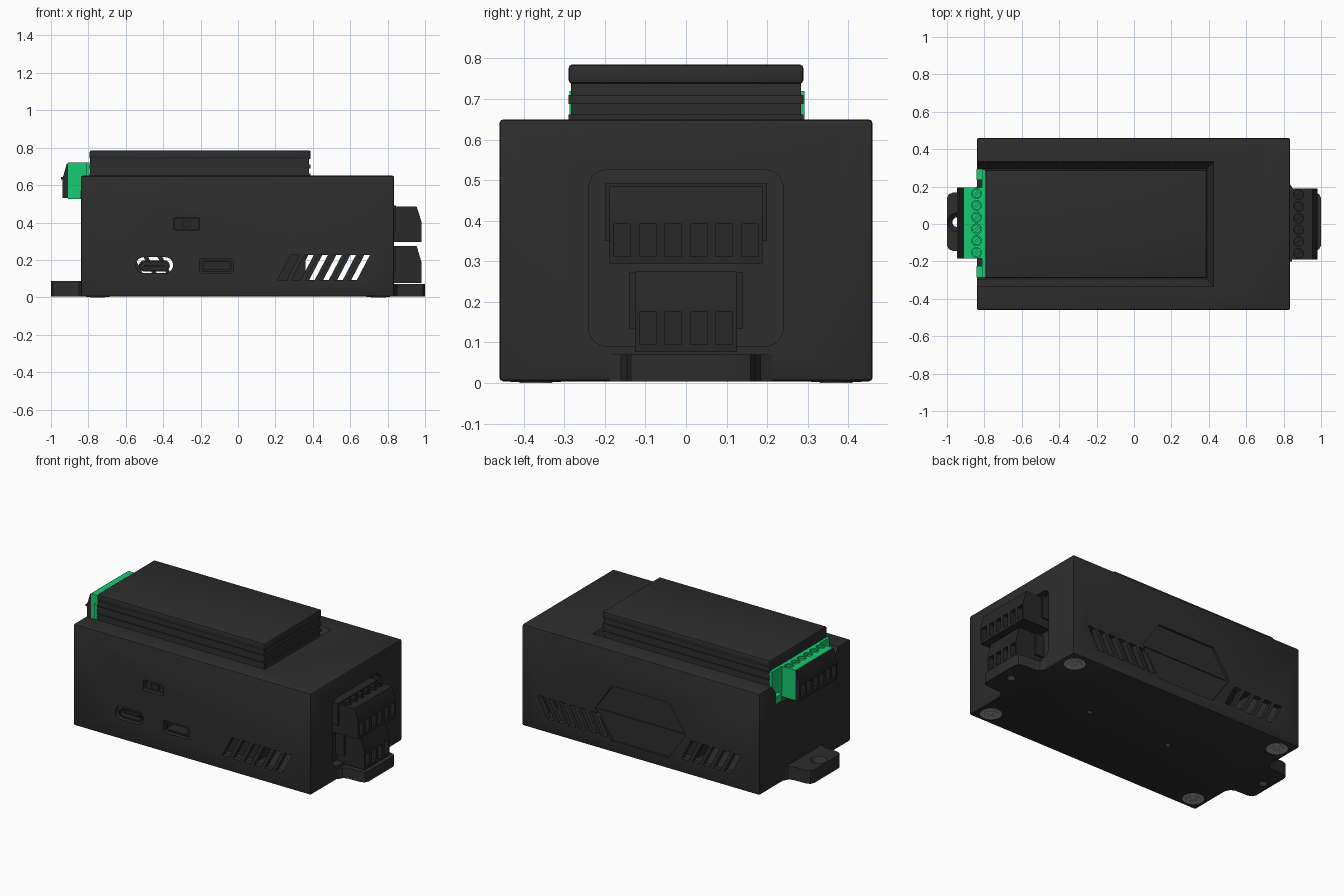
import bpy, bmesh, math
from mathutils import Vector

cube = bpy.data.objects.get("Cube")
if cube:
    bpy.data.objects.remove(cube, do_unlink=True)


def material(name, rgb):
    m = bpy.data.materials.new(name)
    m.use_nodes = True
    m.diffuse_color = (*rgb, 1)
    m.node_tree.nodes["Principled BSDF"].inputs["Base Color"].default_value = (*rgb, 1)
    return m


BLACK = material("case black", (0.026, 0.026, 0.026))
DARK = material("connector black", (0.021, 0.021, 0.021))
GREEN = material("terminal green", (0.008, 0.6, 0.17))
STEEL = material("screw steel", (0.4, 0.4, 0.4))


def prism(name, axis, pts, lo, hi, mat=None, pts_hi=None, bevel=0):
    """Extrude an outline along an axis; pts_hi gives a different far outline."""
    place = {"X": lambda p, d: (d, p[0], p[1]),
             "Y": lambda p, d: (p[0], d, p[1]),
             "Z": lambda p, d: (p[0], p[1], d)}[axis]
    bm = bmesh.new()
    a = [bm.verts.new(place(p, lo)) for p in pts]
    b = [bm.verts.new(place(p, hi)) for p in (pts_hi or pts)]
    bm.faces.new(a)
    bm.faces.new(b)
    for i in range(len(a)):
        j = (i + 1) % len(a)
        bm.faces.new((a[i], a[j], b[j], b[i]))
    bmesh.ops.recalc_face_normals(bm, faces=bm.faces)
    if bevel:
        bmesh.ops.bevel(bm, geom=bm.edges[:], offset=bevel, segments=2,
                        affect="EDGES", profile=0.5)
    me = bpy.data.meshes.new(name)
    bm.to_mesh(me)
    bm.free()
    ob = bpy.data.objects.new(name, me)
    bpy.context.collection.objects.link(ob)
    if mat:
        me.materials.append(mat)
    return ob


def rect(u0, u1, v0, v1):
    return [(u0, v0), (u1, v0), (u1, v1), (u0, v1)]


def box(name, x, y, z, mat=None, bevel=0):
    return prism(name, "Z", rect(*x, *y), *z, mat, bevel=bevel)


def rounded(cu, cv, w, h, r, n=5):
    pts = []
    for q, (su, sv) in enumerate([(1, 1), (-1, 1), (-1, -1), (1, -1)]):
        for k in range(n + 1):
            t = math.pi / 2 * (q + k / n)
            pts.append((cu + su * (w / 2 - r) + r * math.cos(t),
                        cv + sv * (h / 2 - r) + r * math.sin(t)))
    return pts


def circle(cu, cv, r, n=24):
    return [(cu + r * math.cos(math.tau * i / n), cv + r * math.sin(math.tau * i / n))
            for i in range(n)]


def cut(target, *cutters):
    for c in cutters:
        m = target.modifiers.new("cut", "BOOLEAN")
        m.operation, m.solver, m.object = "DIFFERENCE", "EXACT", c
        bpy.context.view_layer.objects.active = target
        bpy.ops.object.modifier_apply(modifier=m.name)
        bpy.data.objects.remove(c, do_unlink=True)


# Case shell with cavity, display recess, side pocket and end notch
case = box("case", (-0.84, 0.835), (-0.46, 0.46), (0.004, 0.65), BLACK, 0.01)
cut(case,
    box("cavity", (-0.79, 0.76), (-0.425, 0.425), (0.04, 0.56)),
    prism("recess", "Z", rect(-0.9, 0.39, -0.293, 0.293), 0.59, 0.66,
          pts_hi=rect(-0.9, 0.43, -0.34, 0.34)),
    prism("pocket", "X", rounded(0, 0.308, 0.48, 0.435, 0.045), 0.785, 0.9),
    box("notch", (-0.9, -0.8), (-0.293, 0.293), (0.515, 0.7)))

# Front port openings
cut(case,
    prism("port_cut", "Y", rounded(-0.447, 0.172, 0.2, 0.085, 0.042), -0.5, -0.4),
    prism("port_cut", "Y", rounded(-0.115, 0.168, 0.18, 0.078, 0.015), -0.5, -0.4),
    prism("switch_cut", "Y", rounded(-0.275, 0.393, 0.14, 0.068, 0.01), -0.5, -0.4))


def vents(start, count, slant, y0, y1):
    for i in range(count):
        x = start + 0.075 * i
        cut(case, prism("vent_cut", "Y", [(x, 0.092), (x + 0.05, 0.092),
                                          (x + 0.05 + slant, 0.225), (x + slant, 0.225)], y0, y1))


# Slanted vents: front, back left, back right
vents(0.21, 6, 0.07, -0.5, -0.4)
vents(0.23, 6, 0.07, 0.4, 0.5)
vents(-0.64, 5, -0.07, 0.4, 0.5)

# Back hexagonal badge recess with a fine centre seam
cut(case,
    prism("badge_cut", "Y", [(0.32, 0.25), (0.2, 0.425), (-0.2, 0.425),
                             (-0.32, 0.25), (-0.2, 0.075), (0.2, 0.075)], 0.447, 0.5),
    box("seam_cut", (-0.3, 0.3), (0.441, 0.5), (0.248, 0.252)))

# Underside pinholes and screws
for x in (0.33, -0.25):
    cut(case, prism("pinhole", "Z", circle(x, 0, 0.016), -0.1, 0.03))
for sx in (-1, 1):
    for sy in (-1, 1):
        x, y = sx * 0.75, sy * 0.37
        prism("screw_washer", "Z", circle(x, y, 0.062), 0.002, 0.02, STEEL)
        head = prism("screw_head", "Z", circle(x, y, 0.04), 0, 0.02, STEEL,
                     pts_hi=circle(x, y, 0.048))
        cut(head,
            box("slot", (x - 0.025, x + 0.025), (y - 0.006, y + 0.006), (-0.1, 0.01)),
            box("slot", (x - 0.006, x + 0.006), (y - 0.025, y + 0.025), (-0.1, 0.01)))

# Mounting tabs with countersunk holes
half = [(0.81, 0.2), (0.835, 0.2), (0.85, 0.172), (0.875, 0.16),
        (0.965, 0.157), (0.99, 0.147), (1.0, 0.125)]
for side, top, hole, name in ((1, 0.07, 0.92, "left_tab"), (-1, 0.088, 0.945, "right_tab")):
    outline = [(side * x, 0.012 + y) for x, y in half]
    outline += [(side * x, 0.012 - y) for x, y in reversed(half)]
    tab = prism(name, "Z", outline, 0.004, top, BLACK)
    cut(tab,
        prism("hole", "Z", circle(side * hole, 0.01, 0.026), -0.1, 0.2),
        prism("sink", "Z", circle(side * hole, 0.01, 0.026), top - 0.035, top + 0.005,
              pts_hi=circle(side * hole, 0.01, 0.055)))

# Internal board block and front connectors
box("inner_block", (-0.3, 0.36), (-0.3, 0.3), (0.03, 0.48), DARK)
usb = prism("round_port", "Y", rounded(-0.447, 0.168, 0.165, 0.06, 0.03), -0.445, -0.3, DARK)
cut(usb, prism("hollow", "Y", rounded(-0.447, 0.168, 0.145, 0.042, 0.021), -0.5, -0.33))
box("port_tongue", (-0.5, -0.394), (-0.435, -0.32), (0.162, 0.174), DARK)
slot = prism("flat_port", "Y", rounded(-0.115, 0.168, 0.16, 0.062, 0.01), -0.445, -0.3, DARK)
cut(slot, prism("hollow", "Y", rounded(-0.115, 0.168, 0.14, 0.04, 0.008), -0.5, -0.36))
box("switch_body", (-0.34, -0.21), (-0.435, -0.3), (0.362, 0.424), DARK)
box("switch_knob", (-0.3, -0.25), (-0.45, -0.43), (0.378, 0.408), DARK)

# Display module with stepped bands
box("module_core", (-0.79, 0.38), (-0.283, 0.283), (0.5, 0.77), BLACK)
for z0, z1 in ((0.645, 0.662), (0.688, 0.71), (0.738, 0.785)):
    box("module_band", (-0.793, 0.388), (-0.289, 0.289), (z0, z1), BLACK,
        0.008 if z1 > 0.75 else 0)


def terminal(name, side, profile, count, cy, face, zs, screw_x, top, mat):
    """Pluggable terminal: side profile swept in y, wire holes and top screws."""
    pitch = 0.063
    w = count * pitch / 2
    body = prism(name, "Y", [(side * x, z) for x, z in profile], cy - w, cy + w, mat)
    for i in range(count):
        y = cy + (i - (count - 1) / 2) * pitch
        if face:
            x0, x1 = sorted((side * (face - 0.035), side * (face + 0.05)))
            cut(body, box("wire_hole", (x0, x1), (y - 0.02, y + 0.02), zs))
        if screw_x:
            x = side * screw_x
            cut(body, prism("screw_well", "Z", circle(x, y, 0.027, 16), top - 0.02, top + 0.05))
            s = prism(name + "_screw", "Z", circle(x, y, 0.023, 16), top - 0.03, top - 0.004, mat)
            cut(s, prism("slit", "Z", [(x - 0.018, y - 0.012), (x - 0.012, y - 0.018),
                                       (x + 0.018, y + 0.012), (x + 0.012, y + 0.018)],
                         top - 0.016, top + 0.05))


# Left end terminals with their headers
def side_profile(z0, z1):
    return [(0.77, z0), (0.98, z0), (0.98, z0 + 0.113), (0.955, z1), (0.77, z1)]


terminal("upper_terminal", 1, side_profile(0.295, 0.485), 6, 0, 0.98, (0.312, 0.392), 0.88, 0.485, DARK)
terminal("lower_terminal", 1, side_profile(0.077, 0.275), 4, 0, 0.98, (0.095, 0.175), 0.88, 0.275, DARK)
box("upper_header", (0.77, 0.845), (-0.2, 0.2), (0.35, 0.492), DARK)
box("lower_header", (0.77, 0.845), (-0.14, 0.14), (0.135, 0.272), DARK)

# Right end green terminal, dark wire front, header plate and feet
terminal("green_terminal", -1, [(0.795, 0.527), (0.908, 0.527), (0.908, 0.72), (0.795, 0.72)],
         6, 0.005, None, None, 0.842, 0.72, GREEN)
terminal("wire_front", -1, [(0.907, 0.53), (0.938, 0.53), (0.938, 0.635), (0.915, 0.715), (0.907, 0.715)],
         6, 0.005, 0.938, (0.55, 0.625), None, 0, DARK)
box("wire_front_lip", (-0.946, -0.93), (-0.184, 0.194), (0.63, 0.642), DARK)
box("green_header_plate", (-0.812, -0.794), (-0.287, 0.292), (0.53, 0.72), GREEN)
for y in (-0.255, 0.265):
    box("green_header_foot", (-0.843, -0.805), (y - 0.03, y + 0.03), (0.525, 0.57), GREEN)

# Smooth rounded surfaces while keeping edges crisp
bpy.ops.object.select_all(action="DESELECT")
for ob in bpy.context.scene.objects:
    if ob.type == "MESH":
        ob.select_set(True)
        bpy.context.view_layer.objects.active = ob
bpy.ops.object.shade_smooth_by_angle(angle=math.radians(30))
